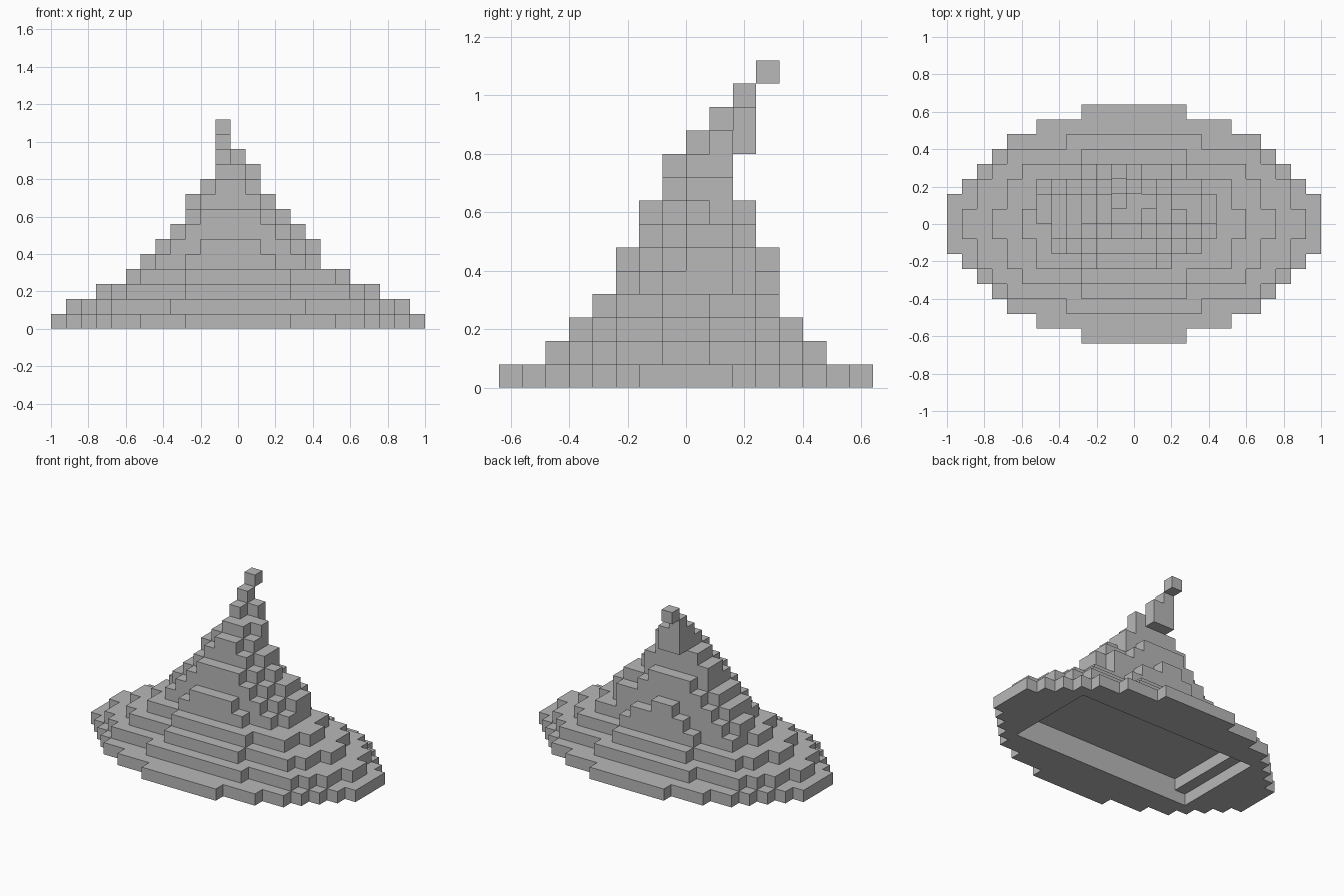
import bpy, bmesh, math
from mathutils import Vector

if "Cube" in bpy.data.objects:
    bpy.data.objects.remove(bpy.data.objects["Cube"])

V = 0.08  # voxel size; x voxels are centred on 0, y voxels start at 0


def slab(z, y0, rows):
    """Voxels of one layer: each row is an inclusive (first, last) x span."""
    return {(x, y0 + j, z) for j, (a, b) in enumerate(rows) for x in range(a, b + 1)}


def oval(z, halves):
    """Layer mirrored in x and y; half widths run from the middle outward."""
    rows = [(-h, h) for h in halves]
    return slab(z, -len(rows), rows[::-1] + rows)


# wide stepped brim
brim = oval(0, [12, 12, 11, 10, 9, 8, 6, 3])
brim |= oval(1, [11, 10, 10, 9, 8, 4])

# stepped recess under the brim
brim -= oval(0, [8] * 4)
brim -= oval(1, [7] * 4)

# crown leaning to the back as it rises
crown = oval(2, [9, 8, 8, 7, 3]) | oval(3, [7, 6, 6, 3])
crown |= slab(4, -3, [(-3, 2), (-5, 4), (-5, 5), (-6, 5), (-6, 5), (-5, 4), (-2, 2)])
crown |= slab(5, -3, [(-2, 1), (-4, 3), (-5, 4), (-5, 5), (-5, 5), (-4, 4), (-1, 0)])
crown |= slab(6, -2, [(-3, 2), (-4, 3), (-4, 4), (-4, 4), (-3, 2)])
crown |= slab(7, -2, [(-2, 1), (-3, 2), (-3, 3), (-3, 2), (-2, 1)])
crown |= slab(8, -1, [(-2, 1), (-3, 2), (-3, 2)])
crown |= slab(9, -1, [(-1, 0), (-2, 1), (-2, 1)])

# bent tip
tip = slab(10, 0, [(-1, 0), (-1, 1), (-1, 0)])
tip |= slab(11, 1, [(-1, -1), (-1, 0)])
tip |= slab(12, 2, [(-1, -1)]) | slab(13, 3, [(-1, -1)])

solid = brim | crown | tip

# dark grey cloth
cloth = bpy.data.materials.new("dark_grey")
cloth.diffuse_color = (0.48, 0.48, 0.48, 1)
cloth.use_nodes = True
cloth.node_tree.nodes["Principled BSDF"].inputs["Base Color"].default_value = cloth.diffuse_color


def build(name, cells):
    """Mesh the exposed voxel faces and merge the flat areas."""
    bm = bmesh.new()
    for c in sorted(cells):
        mid = Vector((c[0], c[1] + 0.5, c[2] + 0.5))
        for axis in range(3):
            for s in (-1, 1):
                nb = list(c)
                nb[axis] += s
                if tuple(nb) in solid:
                    continue
                n, u = Vector((0, 0, 0)), Vector((0, 0, 0))
                n[axis], u[(axis + 1) % 3] = s, 1
                w = n.cross(u)
                bm.faces.new([bm.verts.new((mid + (n + u * a + w * b) / 2) * V)
                              for a, b in ((-1, -1), (1, -1), (1, 1), (-1, 1))])
    bmesh.ops.remove_doubles(bm, verts=bm.verts, dist=1e-4)
    bmesh.ops.dissolve_limit(bm, angle_limit=math.radians(1), verts=bm.verts, edges=bm.edges)
    mesh = bpy.data.meshes.new(name)
    bm.to_mesh(mesh)
    bm.free()
    mesh.materials.append(cloth)
    bpy.context.collection.objects.link(bpy.data.objects.new(name, mesh))


build("hat_brim", brim)
build("hat_crown", crown)
build("hat_tip", tip)
